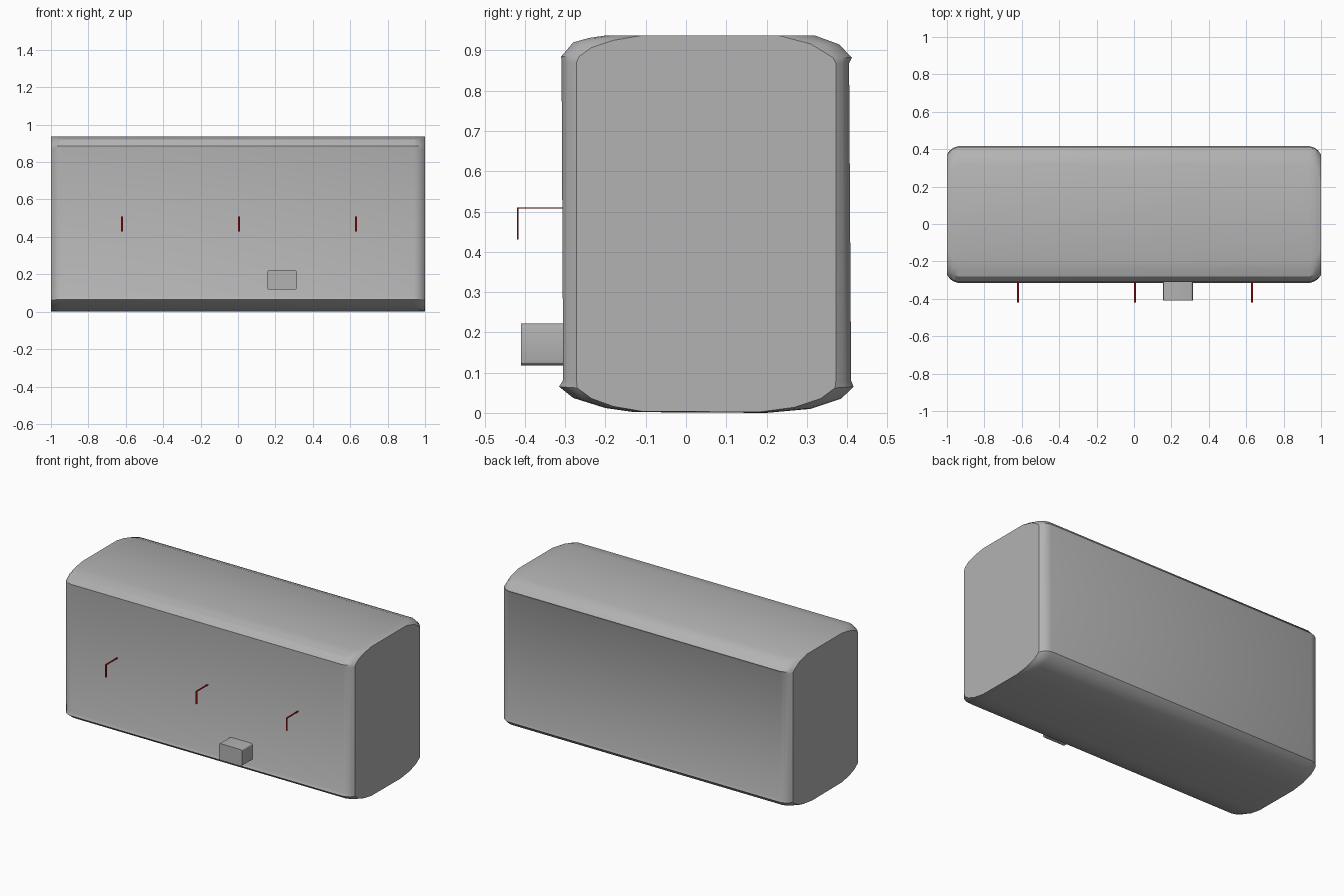
import bpy, bmesh, math

cube = bpy.data.objects.get("Cube")
if cube:
    bpy.data.objects.remove(cube, do_unlink=True)


def material(name, color):
    m = bpy.data.materials.new(name)
    m.use_nodes = True
    m.diffuse_color = color
    m.node_tree.nodes["Principled BSDF"].inputs["Base Color"].default_value = color
    return m


grey = material("light grey", (0.45, 0.45, 0.45, 1))
red = material("dark red", (0.33, 0.004, 0.004, 1))


def finish(bm, name, mat, angle=30):
    bmesh.ops.recalc_face_normals(bm, faces=bm.faces)
    mesh = bpy.data.meshes.new(name)
    bm.to_mesh(mesh)
    bm.free()
    mesh.materials.append(mat)
    ob = bpy.data.objects.new(name, mesh)
    bpy.context.collection.objects.link(ob)
    bpy.ops.object.select_all(action='DESELECT')
    ob.select_set(True)
    bpy.context.view_layer.objects.active = ob
    bpy.ops.object.shade_smooth_by_angle(angle=math.radians(angle))
    return ob


def box(bm, lo, hi):
    verts = bmesh.ops.create_cube(bm, size=1)["verts"]
    for v in verts:
        for i in range(3):
            v.co[i] = lo[i] + (v.co[i] + 0.5) * (hi[i] - lo[i])


# Body: side profiles (y, z) of the middle and of the narrower end faces
middle = [(-0.13, 0.002), (-0.20, 0.012), (-0.28, 0.037), (-0.315, 0.065),
          (-0.305, 0.082), (-0.309, 0.870), (-0.31, 0.885), (-0.28, 0.920),
          (-0.24, 0.931), (-0.20, 0.937), (0.32, 0.937), (0.38, 0.915),
          (0.412, 0.882), (0.405, 0.868), (0.410, 0.080), (0.416, 0.065),
          (0.385, 0.035), (0.31, 0.010), (0.20, 0.0)]
end = [(-0.11, 0.004), (-0.18, 0.016), (-0.235, 0.036), (-0.27, 0.062),
       (-0.272, 0.082), (-0.272, 0.870), (-0.265, 0.885), (-0.235, 0.907),
       (-0.18, 0.925), (-0.11, 0.937), (0.23, 0.937), (0.31, 0.916),
       (0.365, 0.882), (0.372, 0.868), (0.372, 0.080), (0.370, 0.062),
       (0.335, 0.036), (0.27, 0.014), (0.18, 0.002)]


def section(bm, x, t):
    return [bm.verts.new((x, a[0] + (b[0] - a[0]) * t, a[1] + (b[1] - a[1]) * t))
            for a, b in zip(middle, end)]


bm = bmesh.new()
# Stations along x: how far each section has moved towards the end profile
stations = [(-1, 1), (-0.985, 0.5), (-0.965, 0.18), (-0.94, 0),
            (0.94, 0), (0.965, 0.18), (0.985, 0.5), (1, 1)]
rings = [section(bm, x, t) for x, t in stations]
n = len(middle)
for a, b in zip(rings, rings[1:]):
    for i in range(n):
        j = (i + 1) % n
        bm.faces.new((a[i], a[j], b[j], b[i]))
bm.faces.new(rings[0])
bm.faces.new(rings[-1])
finish(bm, "body", grey)

# Small block on the front with rounded long edges
bm = bmesh.new()
box(bm, (0.155, -0.41, 0.118), (0.315, -0.29, 0.222))
long_edges = [e for e in bm.edges
              if abs(e.verts[0].co.y - e.verts[1].co.y) > 0.05]
bmesh.ops.bevel(bm, geom=long_edges, offset=0.012, segments=3, profile=0.5,
                affect='EDGES')
finish(bm, "front_block", grey)

# Three thin hooks: an arm out of the front and a drop at its tip
for side, x in (("right", -0.62), ("middle", 0.005), ("left", 0.63)):
    bm = bmesh.new()
    box(bm, (x - 0.005, -0.420, 0.507), (x + 0.005, -0.300, 0.510))
    box(bm, (x - 0.005, -0.420, 0.430), (x + 0.005, -0.416, 0.507))
    finish(bm, side + "_hook", red)
